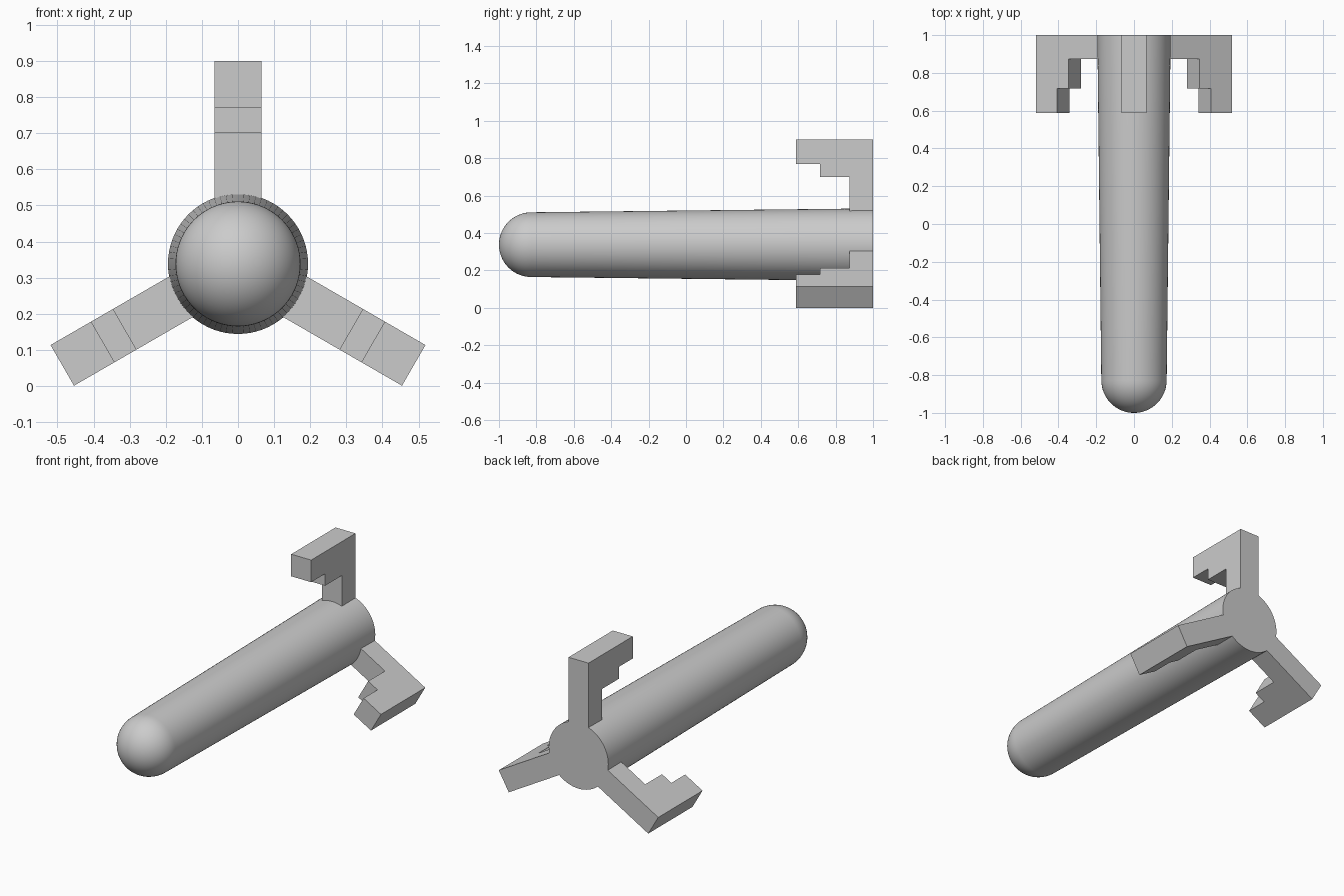
import bpy, bmesh
from math import sin, cos, pi, radians
from mathutils import Matrix, Vector

if "Cube" in bpy.data.objects:
    bpy.data.objects.remove(bpy.data.objects["Cube"])

AXIS_Z = 0.338      # height of the body axis
NOSE_R = 0.173
TAIL_R = 0.194
FIN_HALF = 0.065

grey = bpy.data.materials.new("plain grey")
grey.use_nodes = True
colour = (0.6, 0.6, 0.6, 1)
grey.diffuse_color = colour
grey.node_tree.nodes["Principled BSDF"].inputs["Base Color"].default_value = colour


def make_object(name, bm):
    bmesh.ops.recalc_face_normals(bm, faces=bm.faces)
    mesh = bpy.data.meshes.new(name)
    bm.to_mesh(mesh)
    bm.free()
    mesh.materials.append(grey)
    obj = bpy.data.objects.new(name, mesh)
    bpy.context.collection.objects.link(obj)
    obj.location.z = AXIS_Z
    return obj


# Body: round nose and slightly flared tube, turned around the y axis
profile = []
for i in range(17):
    a = i / 16 * pi / 2
    profile.append((NOSE_R * sin(a), -1 + NOSE_R * (1 - cos(a))))
profile += [(TAIL_R, 1), (0, 1)]
bm = bmesh.new()
verts = [bm.verts.new((r, y, 0)) for r, y in profile]
edges = [bm.edges.new(pair) for pair in zip(verts, verts[1:])]
bmesh.ops.spin(bm, geom=verts + edges, cent=(0, 0, 0), axis=(0, 1, 0),
               angle=2 * pi, steps=72)
bmesh.ops.remove_doubles(bm, verts=bm.verts, dist=0.0005)
body = make_object("body", bm)
bpy.ops.object.select_all(action="DESELECT")
body.select_set(True)
bpy.context.view_layer.objects.active = body
bpy.ops.object.shade_smooth_by_angle(angle=radians(30))

# Fins: stepped hook profile (distance from axis, y), extruded sideways
hook = [(0.175, 1), (0.562, 1), (0.562, 0.588), (0.432, 0.588),
        (0.432, 0.717), (0.362, 0.717), (0.362, 0.873), (0.175, 0.873)]
for name, angle in (("top_fin", 0), ("left_fin", 120), ("right_fin", -120)):
    bm = bmesh.new()
    face = bm.faces.new([bm.verts.new((-FIN_HALF, y, r)) for r, y in hook])
    result = bmesh.ops.extrude_face_region(bm, geom=[face])
    moved = [v for v in result["geom"] if isinstance(v, bmesh.types.BMVert)]
    bmesh.ops.translate(bm, verts=moved, vec=Vector((2 * FIN_HALF, 0, 0)))
    bmesh.ops.rotate(bm, verts=bm.verts, cent=(0, 0, 0),
                     matrix=Matrix.Rotation(radians(angle), 3, "Y"))
    make_object(name, bm)
